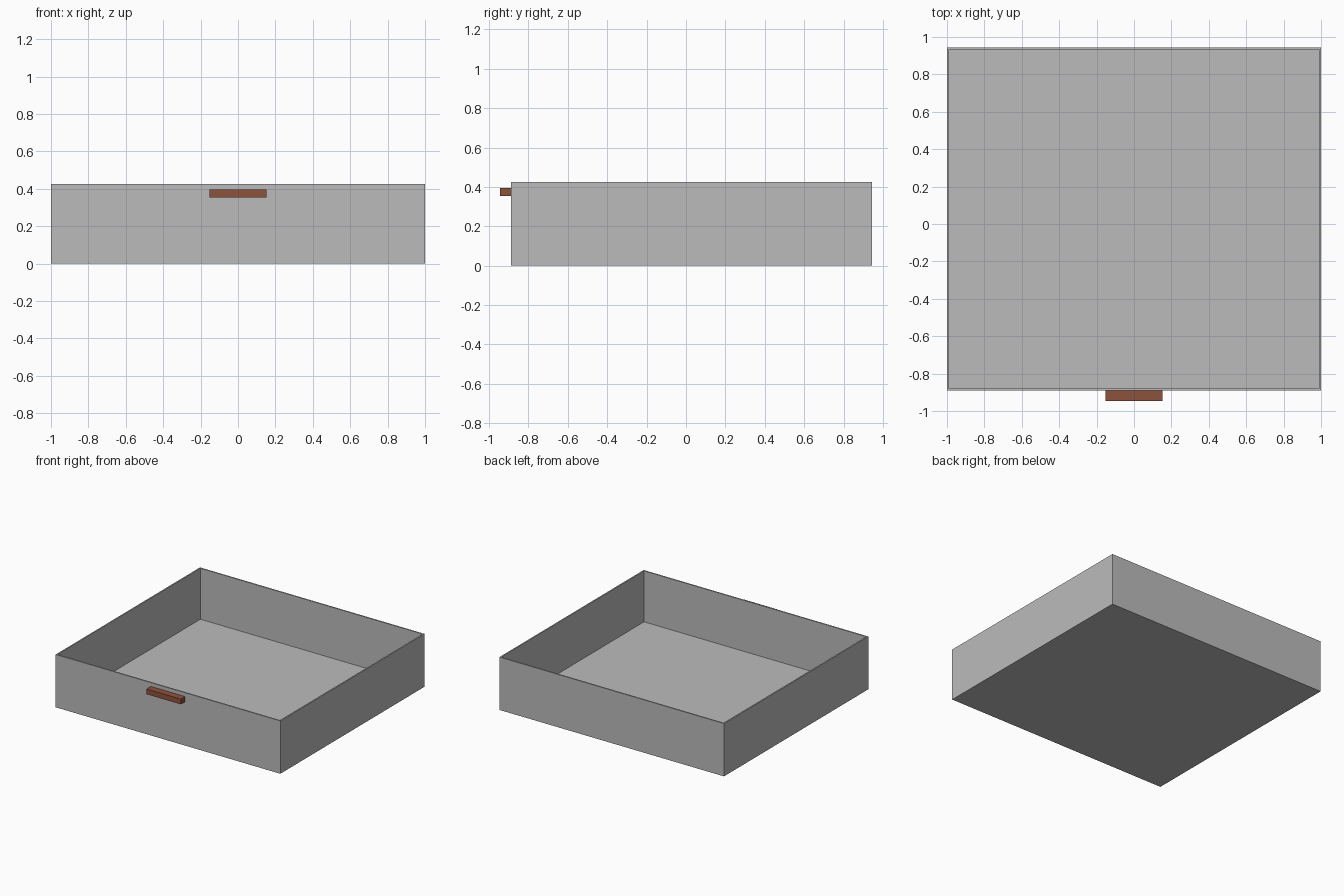
import bpy

cube = bpy.data.objects.get("Cube")
if cube:
    bpy.data.objects.remove(cube, do_unlink=True)


def make_material(name, rgb):
    mat = bpy.data.materials.new(name)
    mat.use_nodes = True
    color = (*rgb, 1.0)
    mat.diffuse_color = color
    mat.node_tree.nodes["Principled BSDF"].inputs["Base Color"].default_value = color
    return mat


def box(name, low, high, mat):
    """Add a box spanning two opposite corners."""
    center = [(a + b) / 2 for a, b in zip(low, high)]
    bpy.ops.mesh.primitive_cube_add(size=1, location=center)
    obj = bpy.context.object
    obj.name = name
    obj.scale = [b - a for a, b in zip(low, high)]
    bpy.ops.object.transform_apply(location=False, rotation=False, scale=True)
    obj.data.materials.append(mat)
    return obj


grey = make_material("grey_panel", (0.5, 0.5, 0.5))
brown = make_material("brown_handle", (0.27, 0.085, 0.045))

HALF_WIDTH = 1.0
FRONT, BACK = -0.89, 0.945
HEIGHT = 0.425
WALL = 0.011
BASE = 0.015

# Bottom panel
box("bottom_panel", (-HALF_WIDTH, FRONT, 0), (HALF_WIDTH, BACK, BASE), grey)

# Side walls run the full depth
inner = HALF_WIDTH - WALL
box("left_wall", (inner, FRONT, BASE), (HALF_WIDTH, BACK, HEIGHT), grey)
box("right_wall", (-HALF_WIDTH, FRONT, BASE), (-inner, BACK, HEIGHT), grey)

# Front and back walls fit between the sides
box("front_wall", (-inner, FRONT, BASE), (inner, FRONT + WALL, HEIGHT), grey)
box("back_wall", (-inner, BACK - WALL, BASE), (inner, BACK, HEIGHT), grey)

# Handle bar on the front
box("handle", (-0.153, -0.945, 0.353), (0.153, FRONT, 0.395), brown)
